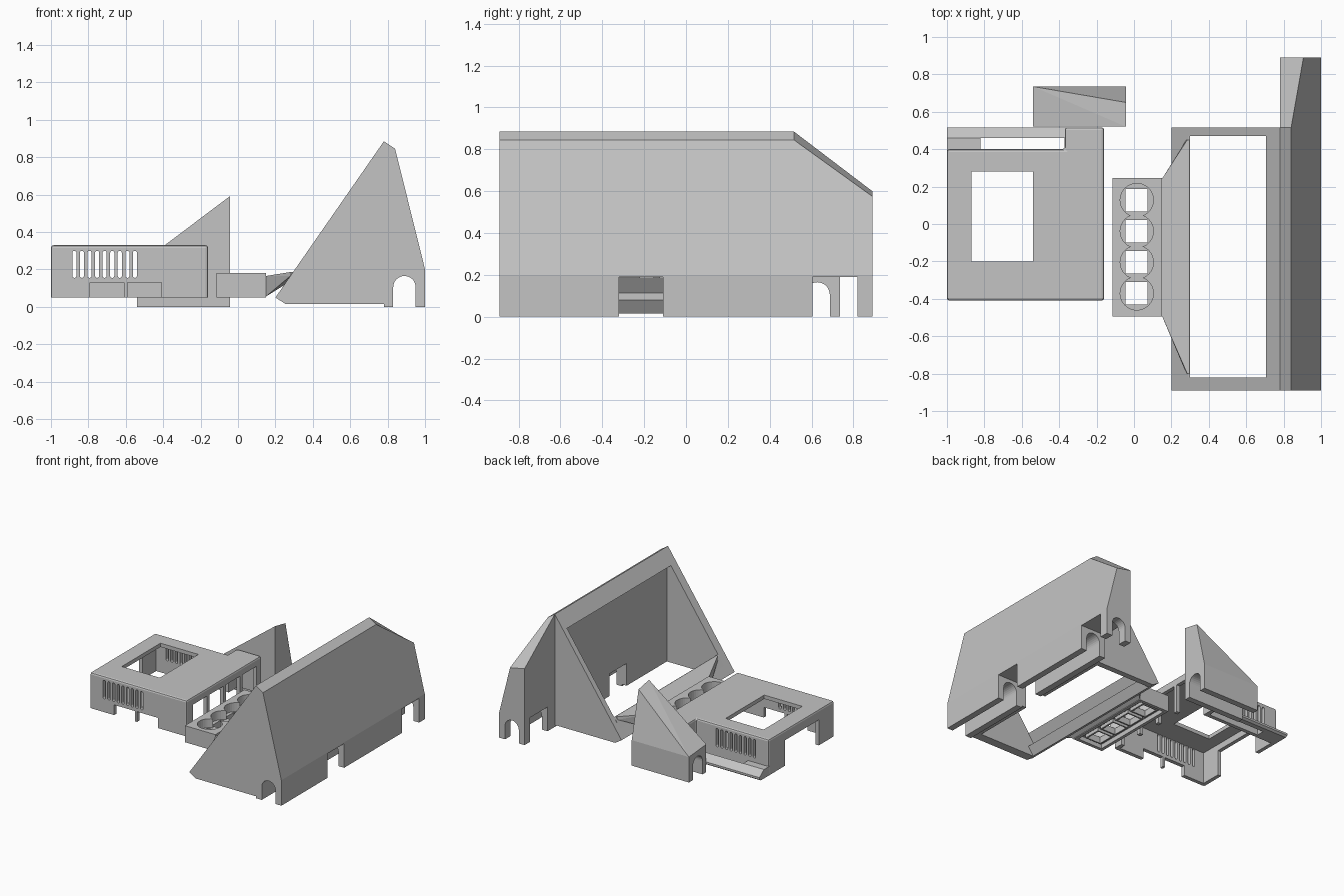
import bpy, bmesh, math

if "Cube" in bpy.data.objects:
    bpy.data.objects.remove(bpy.data.objects["Cube"])

grey = bpy.data.materials.new("plain_grey")
grey.diffuse_color = (0.55, 0.55, 0.55, 1)
grey.use_nodes = True
grey.node_tree.nodes["Principled BSDF"].inputs["Base Color"].default_value = grey.diffuse_color


def finish(name, bm):
    bmesh.ops.recalc_face_normals(bm, faces=bm.faces)
    me = bpy.data.meshes.new(name)
    bm.to_mesh(me)
    bm.free()
    me.materials.append(grey)
    ob = bpy.data.objects.new(name, me)
    bpy.context.collection.objects.link(ob)
    return ob


def loft(name, ring_a, ring_b):
    """Solid between two rings with the same number of points."""
    bm = bmesh.new()
    a = [bm.verts.new(p) for p in ring_a]
    b = [bm.verts.new(p) for p in ring_b]
    bm.faces.new(a)
    bm.faces.new(b)
    n = len(a)
    for i in range(n):
        j = (i + 1) % n
        bm.faces.new((a[i], a[j], b[j], b[i]))
    return finish(name, bm)


def hull(name, points):
    bm = bmesh.new()
    for p in points:
        bm.verts.new(p)
    bmesh.ops.convex_hull(bm, input=bm.verts)
    bmesh.ops.dissolve_limit(bm, angle_limit=0.01, verts=bm.verts, edges=bm.edges)
    return finish(name, bm)


def prism(name, profile, axis, lo, hi):
    """Extrude a 2D profile along x, y or z."""
    place = {"x": lambda u, v, t: (t, u, v),
             "y": lambda u, v, t: (u, t, v),
             "z": lambda u, v, t: (u, v, t)}[axis]
    return loft(name, [place(u, v, lo) for u, v in profile],
                [place(u, v, hi) for u, v in profile])


def box(name, x0, x1, y0, y1, z0, z1):
    return prism(name, [(x0, y0), (x1, y0), (x1, y1), (x0, y1)], "z", z0, z1)


def arch(c, w, z0, z1, n=14):
    """Round-topped opening."""
    r = w / 2
    return [(c - r, z0)] + [(c - r * math.cos(math.pi * i / n), z1 - r + r * math.sin(math.pi * i / n))
                            for i in range(n + 1)] + [(c + r, z0)]


def circle(cx, cy, r, n=32):
    return [(cx + r * math.cos(2 * math.pi * i / n), cy + r * math.sin(2 * math.pi * i / n))
            for i in range(n)]


def apply_mod(ob, mod):
    bpy.context.view_layer.objects.active = ob
    bpy.ops.object.modifier_apply(modifier=mod.name)


def boolean(ob, others, op="DIFFERENCE"):
    for o in others:
        m = ob.modifiers.new("bool", "BOOLEAN")
        m.operation = op
        m.solver = "EXACT"
        m.object = o
        apply_mod(ob, m)
        bpy.data.objects.remove(o)


# Large wedge-shaped shell with its narrow end extension
wedge = [(.20, .05), (.255, .015), (.78, .015), (.78, 0), (1, 0), (1, .2), (.84, .845), (.78, .885)]
shell = prism("wedge_shell", wedge, "y", -.89, .515)
ring = [(.78, 0), (1, 0), (1, .2), (.84, .845), (.78, .885)]
end = [(.78, 0), (1, 0), (1, .2), (.906, .575), (.78, .60)]
ext = loft("shell_extension", [(x, .515, z) for x, z in ring], [(x, .89, z) for x, z in end])
boolean(shell, [ext], "UNION")
# The opening is cut square to the slanted frame, with a vertical wall behind
opening = [(.2485, -.1), (.2485, .0055), (.30, .08), (.19, .15), (.65, .812), (.74, .755), (.74, -.1)]
boolean(shell, [
    prism("screen_opening", opening, "y", -.82, .47),
    prism("cable_tunnel", arch(.89, .12, -.05, .165), "y", -1, 1),
    box("middle_notch", .6, 1.1, -.32, -.11, -.05, .19),
    box("end_notch", .7, 1.1, .605, .82, -.05, .19)])

# Thin lip along the lower edge of the opening
prism("opening_lip", [(.243, .112), (.247, .112), (.299, .187), (.288, .178)], "y", -.82, .47)

# Flared joint from the panel to the lower edge of the opening
hull("flared_joint",
     [(.149, y, z) for y in (-.49, .24) for z in (.055, .165)]
     + [(.245, y, .115) for y in (-.60, .35)]
     + [(x, y, z) for y in (-.80, .45) for x, z in ((.28, .165), (.297, .187), (.285, .187))])

# Button panel with round recesses and square through holes
panel = box("button_panel", -.115, .15, -.495, .245, .05, .18)
rows = [.128 - .1663 * i for i in range(4)]
cuts = [box("underside", -.09, .125, -.47, .22, 0, .085)]
for y in rows:
    cuts.append(prism("recess", circle(.015, y, .089), "z", .11, .3))
    cuts.append(box("hole", -.045, .072, y - .06, y + .06, 0, .3))
boolean(panel, cuts)

# Square collars under the buttons
for y in rows:
    collar = box("button_collar", -.055, .085, y - .07, y + .07, .06, .09)
    boolean(collar, [box("hole", -.045, .072, y - .06, y + .06, 0, .2)])

# Vented case, open underneath, with a raised bay at its back right
outline = [(-1, -.41), (-.16, -.41), (-.16, .517), (-.37, .517), (-.37, .40), (-1, .40)]
case = prism("vented_case", outline, "z", 0, .33)
m = case.modifiers.new("soft_edges", "BEVEL")
m.width = .014
m.segments = 2
m.limit_method = "ANGLE"
apply_mod(case, m)
inner = [(-.97, -.38), (-.19, -.38), (-.19, .487), (-.34, .487), (-.34, .37), (-.97, .37)]
cuts = [box("flat_base", -1.2, 0, -.6, .7, -.1, .05),
        prism("cavity", inner, "z", -.1, .30),
        box("window", -.87, -.54, -.20, .28, .2, .5),
        box("port_left", -.79, -.61, -.5, -.3, 0, .13),
        box("port_right", -.59, -.41, -.5, -.3, 0, .13),
        box("side_port", -1.1, -.9, -.22, .2, 0, .25)]
for i in range(4):
    y = -.33 + i * .205
    cuts.append(box("bay_port", -.25, -.1, y, y + .175, 0, .27))
for i in range(9):
    # Rounded vent slots through the front and back walls
    x = -.875 + i * .0405
    top = arch(x, .022, .2275, .30, 8)[1:-1]
    slot = top + [(u, .455 - v) for u, v in top[::-1]]
    cuts.append(prism("vent", slot, "y", -.6, .45))
boolean(case, cuts)

# Low sloped rail along the back of the case, with a slot in front of it
rail_profile = [(.39, .05), (.50, .05), (.517, .062), (.517, .078), (.46, .12), (.39, .12)]
rail = prism("back_rail", rail_profile, "x", -1, -.36)
boolean(rail, [box("slot", -.82, -.371, .38, .46, 0, .3)])

# Small loose end wedge that continues the shell's slope, with the same cable tunnel
cap = hull("end_wedge",
           [(x, y, 0) for x in (-.54, -.043) for y in (.52, .735)]
           + [(-.54, .52, .218), (-.54, .735, .20), (-.043, .735, .20),
              (-.043, .65, .567), (-.043, .52, .592)])
boolean(cap, [prism("cap_tunnel", arch(.627, .12, -.05, .165), "x", -.7, .1)])
